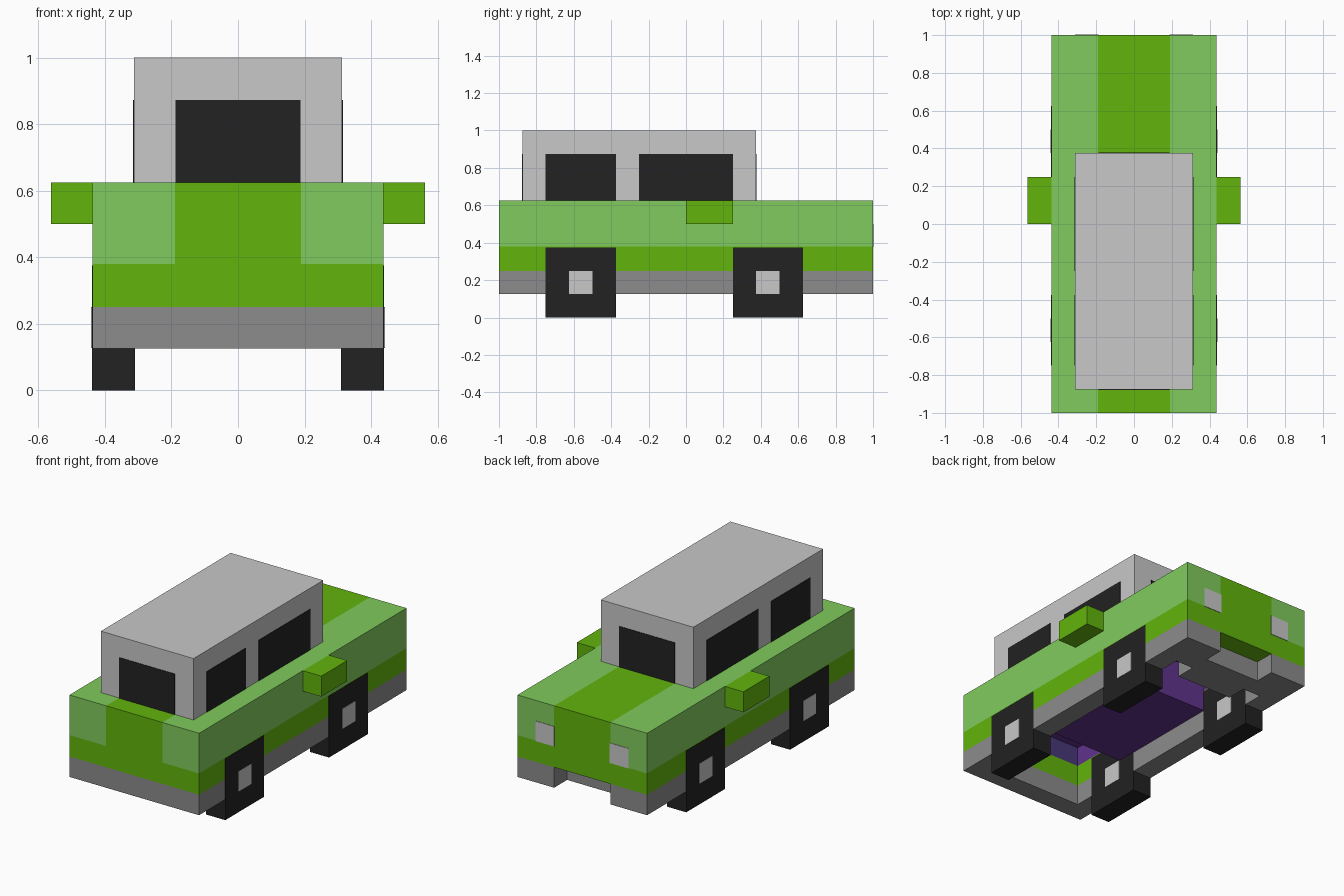
import bpy, bmesh
from mathutils import Vector

if "Cube" in bpy.data.objects:
    bpy.data.objects.remove(bpy.data.objects["Cube"])


def material(name, rgb):
    lin = [((c / 255 + 0.055) / 1.055) ** 2.4 if c > 10 else c / 255 / 12.92 for c in rgb]
    m = bpy.data.materials.new(name)
    m.diffuse_color = (*lin, 1)
    m.use_nodes = True
    m.node_tree.nodes["Principled BSDF"].inputs["Base Color"].default_value = m.diffuse_color
    return m


GREEN = material("green", (98, 181, 12))
LIGHT = material("light green", (128, 203, 93))
GREY = material("grey", (140, 140, 140))
PALE = material("pale grey", (200, 200, 200))
BLACK = material("black", (34, 34, 34))
PURPLE = material("purple", (96, 51, 140))
INDIGO = material("indigo", (72, 54, 120))


def finish(bm, name, mats):
    me = bpy.data.meshes.new(name)
    bm.to_mesh(me)
    bm.free()
    for m in mats:
        me.materials.append(m)
    ob = bpy.data.objects.new(name, me)
    bpy.context.collection.objects.link(ob)
    return ob


def box(name, x, y, z, mat):
    """Box from (low, high) ranges on each axis."""
    bm = bmesh.new()
    bmesh.ops.create_cube(bm, size=1)
    for v in bm.verts:
        v.co = [r[0] if c < 0 else r[1] for c, r in zip(v.co, (x, y, z))]
    return finish(bm, name, [mat])


# Body: a block grid, hollow underneath, with a notch in the bumper
XS = [-.4375, -.3125, -.19, .19, .3125, .4375]
YS = [-1, -.875, -.5, .25, .625, .75, .875, 1]
ZS = [.125, .25, .38, .5, .625]


def solid(x, y, z):
    if abs(x) > .4375 or abs(y) > 1 or not .125 < z < .625:
        return False
    if z > .5:
        return True
    if abs(x) < .19 and z < .25:
        return y < -.875 or .625 < y < .875    # bumper bars
    if abs(x) < .3125 and -.875 < y < .75:
        return z > .25 and -.5 < y < .25       # floor pan
    return True


def paint(p, n):
    x, y, z = p
    inside = abs(x) < .32 and -.88 < y < .76
    if n.z > .5:
        return 1 if abs(x) > .19 else 0        # stripe on top
    if n.z < -.5:
        return 2 if z < .13 else 3 if inside else 0
    if z < .25:
        return 2                               # bumper band
    if inside:
        if y < -.8 and n.y > .5:
            return 4 if z > .38 else 0
        return 3 if z > .38 or abs(n.y) > .5 else 0
    return 1 if z > .38 and abs(x) > .19 else 0


bm = bmesh.new()
axes = (XS, YS, ZS)
for i in range(len(XS) - 1):
    for j in range(len(YS) - 1):
        for k in range(len(ZS) - 1):
            lo = Vector((XS[i], YS[j], ZS[k]))
            hi = Vector((XS[i + 1], YS[j + 1], ZS[k + 1]))
            mid = (lo + hi) / 2
            if not solid(*mid):
                continue
            for a in range(3):
                for s in (-1, 1):
                    n = Vector((0, 0, 0))
                    n[a] = s
                    centre = mid.copy()
                    centre[a] = hi[a] if s > 0 else lo[a]
                    if solid(*(centre + n * .01)):
                        continue
                    b, c = (a + 1) % 3, (a + 2) % 3
                    ring = []
                    for u, w in ((0, 0), (1, 0), (1, 1), (0, 1)):
                        p = centre.copy()
                        p[b] = (lo, hi)[u][b]
                        p[c] = (lo, hi)[w][c]
                        ring.append(bm.verts.new(p))
                    f = bm.faces.new(ring if s > 0 else ring[::-1])
                    f.material_index = paint(centre, n)
bmesh.ops.remove_doubles(bm, verts=bm.verts, dist=1e-5)
finish(bm, "body", [GREEN, LIGHT, GREY, PURPLE, INDIGO])

# Cabin and end windows
T = .003
box("cabin", (-.3125, .3125), (-.875, .375), (.625, 1), PALE)
box("front_window", (-.1875, .1875), (-.875 - T, -.873), (.625, .873), BLACK)
box("back_window", (-.1875, .1875), (.373, .375 + T), (.625, .873), BLACK)

for side, s in (("right", 1), ("left", -1)):
    def span(a, b):
        return tuple(sorted((s * a, s * b)))

    # Side windows
    for nm, y in (("front", (-.75, -.375)), ("rear", (-.25, .25))):
        box(f"{side}_{nm}_window", span(.311, .3125 + T), y, (.625, .873), BLACK)

    # Mirror and lamp
    box(f"{side}_mirror", span(.4375, .5625), (0, .25), (.5, .625), GREEN)
    box(f"{side}_lamp", span(.1875, .3125), (.998, 1 + T), (.378, .5), PALE)

    # Wheels with a square hub on both faces
    for nm, y in (("front", -.75), ("rear", .25)):
        box(f"{side}_{nm}_wheel", span(.3105, .4395), (y, y + .375), (0, .375), BLACK)
        hub = (y + .125, y + .25)
        box(f"{side}_{nm}_hub", span(.438, .4415), hub, (.127, .25), PALE)
        box(f"{side}_{nm}_inner_hub", span(.3085, .312), hub, (.127, .25), PALE)
